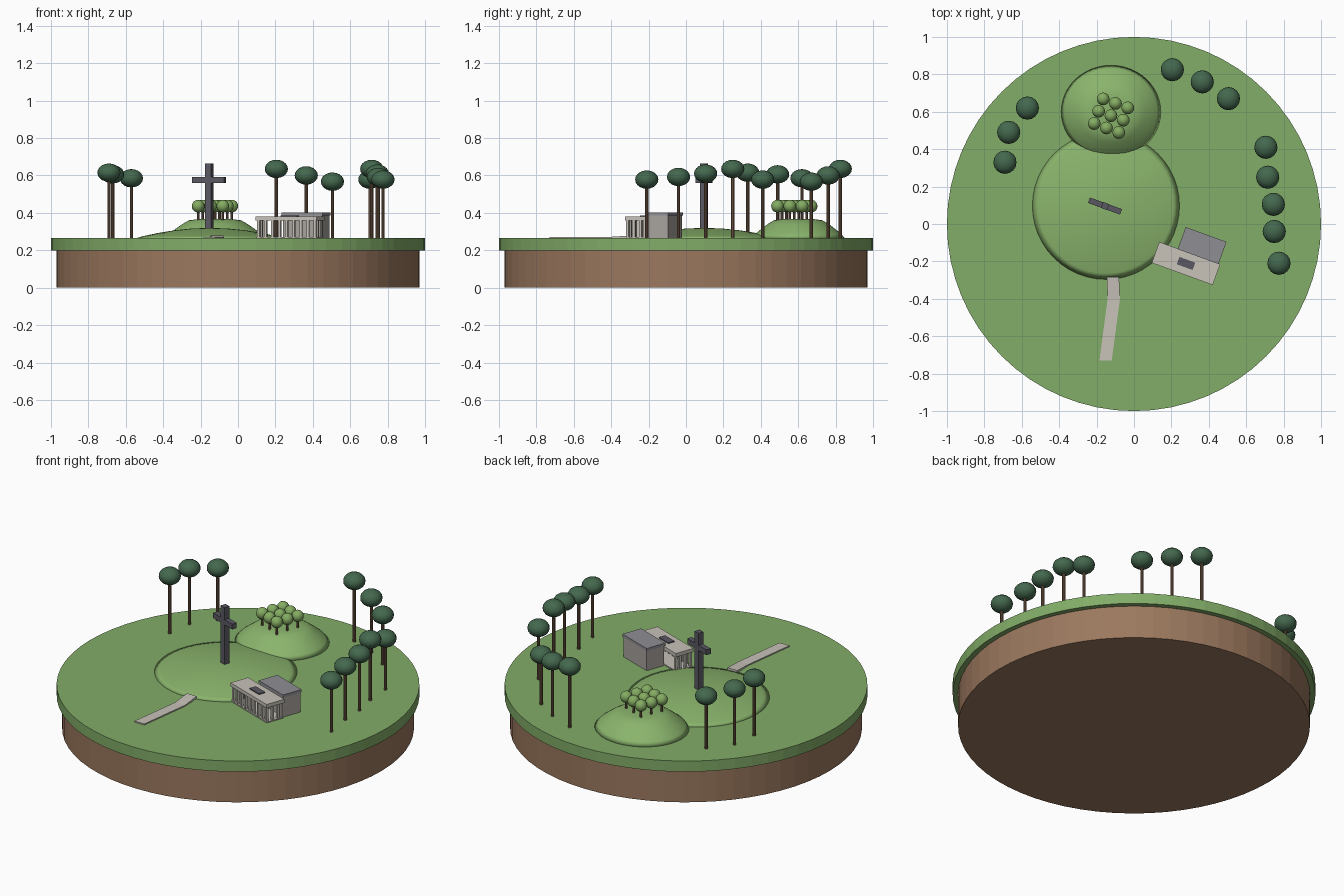
import bpy, bmesh, math
from mathutils import Matrix, Vector

cube = bpy.data.objects.get("Cube")
if cube:
    bpy.data.objects.remove(cube, do_unlink=True)


def material(name, rgb):
    lin = [(c / 255 / 12.92 if c < 11 else ((c / 255 + 0.055) / 1.055) ** 2.4) for c in rgb]
    m = bpy.data.materials.new(name)
    m.use_nodes = True
    m.diffuse_color = (*lin, 1)
    m.node_tree.nodes["Principled BSDF"].inputs["Base Color"].default_value = (*lin, 1)
    return m


GRASS = material("grass green", (130, 172, 104))
MOUND = material("mound green", (138, 180, 108))
SOIL = material("soil brown", (155, 120, 94))
PINE = material("dark foliage", (68, 104, 78))
LEAF = material("light foliage", (132, 172, 98))
BARK = material("bark brown", (124, 96, 76))
STONE = material("pale stone", (200, 195, 186))
WALL = material("wall grey", (168, 163, 158))
ROOF = material("roof grey", (143, 142, 148))
DARK = material("dark grey", (90, 89, 99))

TURN = math.radians(-20)
GROUND = 0.265


def finish(name, bm, mat, smooth=False):
    bmesh.ops.recalc_face_normals(bm, faces=bm.faces)
    me = bpy.data.meshes.new(name)
    bm.to_mesh(me)
    bm.free()
    me.materials.append(mat)
    for p in me.polygons:
        p.use_smooth = smooth
    ob = bpy.data.objects.new(name, me)
    bpy.context.collection.objects.link(ob)
    return ob


def cylinder(name, x, y, r, z0, z1, mat, sides):
    bm = bmesh.new()
    bmesh.ops.create_cone(bm, cap_ends=True, segments=sides, radius1=r, radius2=r, depth=z1 - z0,
                          matrix=Matrix.Translation((x, y, (z0 + z1) / 2)))
    return finish(name, bm, mat)


def box(name, centre, size, z0, z1, mat, offset=(0, 0)):
    """Box turned with the site, shifted by an offset in the turned frame."""
    m = (Matrix.Translation((*centre, (z0 + z1) / 2)) @ Matrix.Rotation(TURN, 4, "Z")
         @ Matrix.Translation((*offset, 0)) @ Matrix.Diagonal((*size, z1 - z0, 1)))
    bm = bmesh.new()
    bmesh.ops.create_cube(bm, size=1, matrix=m)
    return finish(name, bm, mat)


def ball(name, x, y, z, r, rz, mat):
    bm = bmesh.new()
    m = Matrix.Translation((x, y, z)) @ Matrix.Diagonal((r, r, rz, 1))
    bmesh.ops.create_uvsphere(bm, u_segments=16, v_segments=10, radius=1, matrix=m)
    return finish(name, bm, mat, True)


def mound(name, x, y, rx, ry, profile, sides=48):
    """Lathe a (radius fraction, height) profile into a soft rounded hill."""
    bm = bmesh.new()
    rings = []
    for f, z in profile:
        rings.append([bm.verts.new((x + rx * f * math.cos(a), y + ry * f * math.sin(a), z))
                      for a in (2 * math.pi * i / sides for i in range(sides))])
    for low, high in zip(rings, rings[1:]):
        for i in range(sides):
            j = (i + 1) % sides
            bm.faces.new((low[i], low[j], high[j], high[i]))
    bm.faces.new(rings[-1])
    bm.faces.new(rings[0][::-1])
    return finish(name, bm, MOUND, True)


# Round base
cylinder("soil_base", 0, 0, 0.97, 0, 0.2, SOIL, 64)
cylinder("grass_disc", 0, 0, 1.0, 0.2, GROUND, GRASS, 64)

# Two mounds
mound("large_mound", -0.15, 0.097, 0.4, 0.4,
      [(1, 0.263), (0.9, 0.275), (0.7, 0.292), (0.47, 0.307), (0.25, 0.316), (0.06, 0.319)])
mound("grove_hill", -0.123, 0.6, 0.268, 0.25,
      [(1, 0.263), (0.92, 0.287), (0.8, 0.312), (0.66, 0.339), (0.52, 0.36), (0.35, 0.366), (0.1, 0.368)])

# Cross
CROSS = (-0.155, 0.096)
box("cross_post", CROSS, (0.036, 0.034), 0.3, 0.665, DARK)
box("cross_arm", CROSS, (0.182, 0.031), 0.56, 0.592, DARK)

# Tall trees: x, y, crown height
TREES = [(-0.57, 0.62, 0.585), (-0.67, 0.49, 0.606), (-0.69, 0.33, 0.615),
         (0.205, 0.825, 0.635), (0.365, 0.76, 0.6), (0.505, 0.67, 0.567),
         (0.705, 0.41, 0.578), (0.715, 0.25, 0.635), (0.745, 0.105, 0.61),
         (0.75, -0.04, 0.592), (0.775, -0.21, 0.578)]
for x, y, z in TREES:
    cylinder("tall_tree_trunk", x, y, 0.009, GROUND, z, BARK, 10)
    ball("tall_tree_crown", x, y, z, 0.062, 0.049, PINE)

# Grove of small trees in a turned grid
for i in (-1, 0, 1):
    for j in (-1, 0, 1):
        p = Matrix.Rotation(TURN, 2) @ Vector((0.07 * i, 0.07 * j)) + Vector((-0.123, 0.579))
        cylinder("small_tree_trunk", p.x, p.y, 0.007, 0.35, 0.435, BARK, 8)
        ball("small_tree_crown", p.x, p.y, 0.436, 0.034, 0.034, LEAF)

# Colonnade pavilion
HALL = (0.278, -0.211)
box("pavilion_floor", HALL, (0.34, 0.112), GROUND, 0.271, STONE)
box("pavilion_roof", HALL, (0.347, 0.119), 0.358, 0.38, STONE)
box("roof_plate", HALL, (0.09, 0.042), 0.38, 0.386, DARK)
for k in range(9):
    box("front_column", HALL, (0.014, 0.014), 0.271, 0.358, STONE, (-0.16 + 0.04 * k, -0.048))
for side in (-1, 1):
    for y in (-0.012, 0.024, 0.05):
        box("end_column", HALL, (0.014, 0.014), 0.271, 0.358, STONE, (0.16 * side, y))

# Closed block behind the pavilion
BLOCK = (0.364, -0.115)
box("block_walls", BLOCK, (0.222, 0.118), GROUND, 0.389, WALL)
box("block_roof", BLOCK, (0.232, 0.126), 0.387, 0.403, ROOF)

# Footpath as a thin bent strip
bm = bmesh.new()
row = [[bm.verts.new((x + s * 0.033, y, z)) for s in (-1, 1)]
       for x, y, z in ((-0.113, -0.283, 0.28), (-0.108, -0.4, 0.272), (-0.152, -0.73, 0.272))]
faces = [bm.faces.new((a[0], b[0], b[1], a[1])) for a, b in zip(row, row[1:])]
grown = bmesh.ops.extrude_face_region(bm, geom=faces)["geom"]
bmesh.ops.translate(bm, vec=(0, 0, -0.012), verts=[v for v in grown if isinstance(v, bmesh.types.BMVert)])
finish("footpath", bm, STONE)
